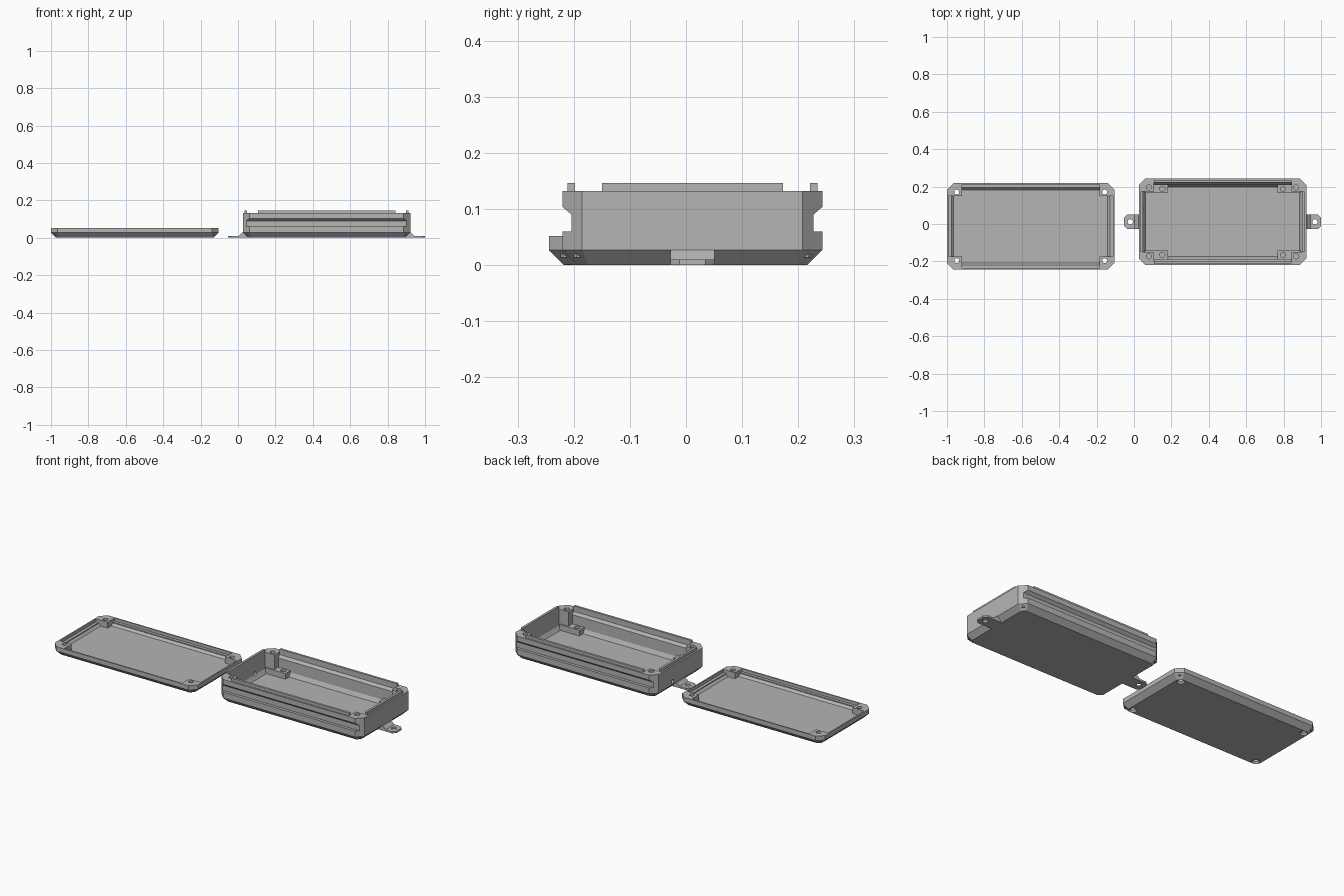
import bpy, bmesh, math
from mathutils import Vector, Matrix

if "Cube" in bpy.data.objects:
    bpy.data.objects.remove(bpy.data.objects["Cube"])

plastic = bpy.data.materials.new("grey plastic")
plastic.diffuse_color = (0.46, 0.46, 0.46, 1)
plastic.use_nodes = True
plastic.node_tree.nodes["Principled BSDF"].inputs["Base Color"].default_value = plastic.diffuse_color

HX, HY, CUT = 0.4475, 0.2315, 0.035      # half sizes and corner cut of both halves
CORNERS = [(sx, sy) for sx in (-1, 1) for sy in (-1, 1)]


def finish(name, bm):
    bmesh.ops.recalc_face_normals(bm, faces=bm.faces)
    me = bpy.data.meshes.new(name)
    bm.to_mesh(me)
    bm.free()
    me.materials.append(plastic)
    ob = bpy.data.objects.new(name, me)
    bpy.context.collection.objects.link(ob)
    return ob


def shell(name, sections):
    """Loft cut-corner rectangles (z, inset x, inset y, cut x, cut y) up outside and down inside."""
    bm = bmesh.new()
    rings = []
    for z, ix, iy, cx, cy in sections:
        x, y = HX - ix, HY - iy
        pts = [(x, -y + cy), (x, y - cy), (x - cx, y), (-x + cx, y),
               (-x, y - cy), (-x, -y + cy), (-x + cx, -y), (x - cx, -y)]
        rings.append([bm.verts.new((px, py, z)) for px, py in pts])
    for a, b in zip(rings, rings[1:]):
        for i in range(8):
            j = (i + 1) % 8
            bm.faces.new((a[i], a[j], b[j], b[i]))
    bm.faces.new(rings[0])
    bm.faces.new(rings[-1])
    return finish(name, bm)


def prism(name, pts, push):
    bm = bmesh.new()
    face = bm.faces.new([bm.verts.new(p) for p in pts])
    top = bmesh.ops.extrude_face_region(bm, geom=[face])["geom"]
    bmesh.ops.translate(bm, vec=Vector(push),
                        verts=[v for v in top if isinstance(v, bmesh.types.BMVert)])
    return finish(name, bm)


def block(name, x0, x1, y0, y1, z0, z1):
    return prism(name, [(x0, y0, z0), (x1, y0, z0), (x1, y1, z0), (x0, y1, z0)], (0, 0, z1 - z0))


def corner_block(name, sx, sy, x_in, y_in, inset, z0, z1, cut=CUT):
    """Corner block; distances are measured inwards from the outer edges."""
    pts = [(x_in, y_in), (x_in, inset), (inset + cut, inset), (inset, inset + cut), (inset, y_in)]
    return prism(name, [(sx * (HX - a), sy * (HY - b), z0) for a, b in pts], (0, 0, z1 - z0))


def hole(x, y, z0, z1, r0, r1=None, rot=None):
    bm = bmesh.new()
    bmesh.ops.create_cone(bm, cap_ends=True, segments=20, radius1=r0,
                          radius2=r0 if r1 is None else r1, depth=z1 - z0)
    if rot:
        bmesh.ops.rotate(bm, verts=bm.verts, matrix=rot)
    bmesh.ops.translate(bm, verts=bm.verts, vec=(x, y, (z0 + z1) / 2))
    return finish("hole_cutter", bm)


def combine(base, parts, operation):
    """Boolean every part into the base and remove the part."""
    bpy.context.view_layer.objects.active = base
    for part in parts:
        mod = base.modifiers.new("combine", 'BOOLEAN')
        mod.operation, mod.solver, mod.object = operation, 'EXACT', part
        bpy.ops.object.modifier_apply(modifier=mod.name)
        bpy.data.objects.remove(part)


# Case body: chamfered base, grooves along both long sides, stepped inner wall
G = 0.016
body = shell("case_body", [
    (0, 0.027, 0.027, 0.019, 0.019), (0.027, 0, 0, CUT, CUT), (0.060, 0, 0, CUT, CUT),
    (0.060, 0, G, CUT - G, CUT - G), (0.090, 0, G, CUT - G, CUT - G),
    (0.104, 0, 0, CUT, CUT), (0.132, 0, 0, CUT, CUT),
    (0.132, 0.022, 0.022, 0.02, 0.02), (0.116, 0.022, 0.022, 0.02, 0.02),
    (0.102, 0.022, 0.034, 0.02, 0.02), (0.040, 0.022, 0.034, 0.02, 0.02),
    (0.018, 0.036, 0.046, 0.02, 0.02)])

adds, cuts = [], []
for sx, sy in CORNERS:
    adds.append(corner_block("screw_boss", sx, sy, 0.080, 0.070, 0.020, 0.014, 0.132, 0.005))
    adds.append(corner_block("standoff", sx, sy, 0.155, 0.078, 0.030, 0.014, 0.050, 0.005))
    cuts.append(hole(sx * (HX - 0.054), sy * (HY - 0.047), 0.030, 0.15, 0.014))
    cuts.append(hole(sx * (HX - 0.125), sy * (HY - 0.055), 0.022, 0.07, 0.014))

# Raised sealing lip between the bosses
lx, ly = HX - 0.080, HY - 0.070
for s in (-1, 1):
    adds.append(block("long_lip", -lx, lx, *sorted((s * (HY - 0.009), s * (HY - 0.022))), 0.125, 0.147))
    adds.append(block("short_lip", *sorted((s * (HX - 0.009), s * (HX - 0.022))), -ly, ly, 0.125, 0.147))
    # Mounting ear with a sloped root
    w, end = 0.039, HX + 0.0785
    ear = [(HX - 0.03, -w), (end - 0.016, -w), (end, -w + 0.016),
           (end, w - 0.016), (end - 0.016, w), (HX - 0.03, w)]
    adds.append(prism("mounting_ear", [(s * x, y, 0) for x, y in ear], (0, 0, 0.010)))
    root = [(HX - 0.022, 0.004), (HX + 0.022, 0.004), (HX + 0.022, 0.010),
            (HX + 0.003, 0.027), (HX - 0.005, 0.027)]
    adds.append(prism("ear_root", [(s * x, -w, z) for x, z in root], (0, 2 * w, 0)))
    cuts.append(hole(s * (HX + 0.046), 0, -0.02, 0.03, 0.014))

# Cable hole in the left wall
cuts.append(hole(-HX + 0.01, 0.072, 0.0, 0.09, 0.011, rot=Matrix.Rotation(math.pi / 2, 3, 'Y')))
cuts[-1].location.z = 0
combine(body, adds, 'UNION')
combine(body, cuts, 'DIFFERENCE')
body.location = (0.4735, 0.0115, 0)

# Lid: shallow chamfered tray with a ledge for the lip
lid = shell("lid", [
    (0, 0.027, 0.027, 0.019, 0.019), (0.027, 0, 0, CUT, CUT), (0.052, 0, 0, CUT, CUT),
    (0.052, 0.008, 0.008, 0.03, 0.03), (0.035, 0.008, 0.008, 0.03, 0.03),
    (0.035, 0.024, 0.024, 0.02, 0.02), (0.030, 0.024, 0.024, 0.02, 0.02),
    (0.018, 0.036, 0.036, 0.02, 0.02)])
adds, cuts = [], []
for sx, sy in CORNERS:
    adds.append(corner_block("lid_boss_base", sx, sy, 0.080, 0.070, 0.020, 0.014, 0.040, 0.005))
    adds.append(corner_block("lid_boss", sx, sy, 0.080, 0.070, 0.005, 0.031, 0.052))
    x, y = sx * (HX - 0.052), sy * (HY - 0.048)
    cuts.append(hole(x, y, -0.02, 0.08, 0.013))
    cuts.append(hole(x, y, -0.002, 0.010, 0.023, 0.013))
combine(lid, adds, 'UNION')
combine(lid, cuts, 'DIFFERENCE')
lid.location = (-0.5525, -0.0125, 0)
